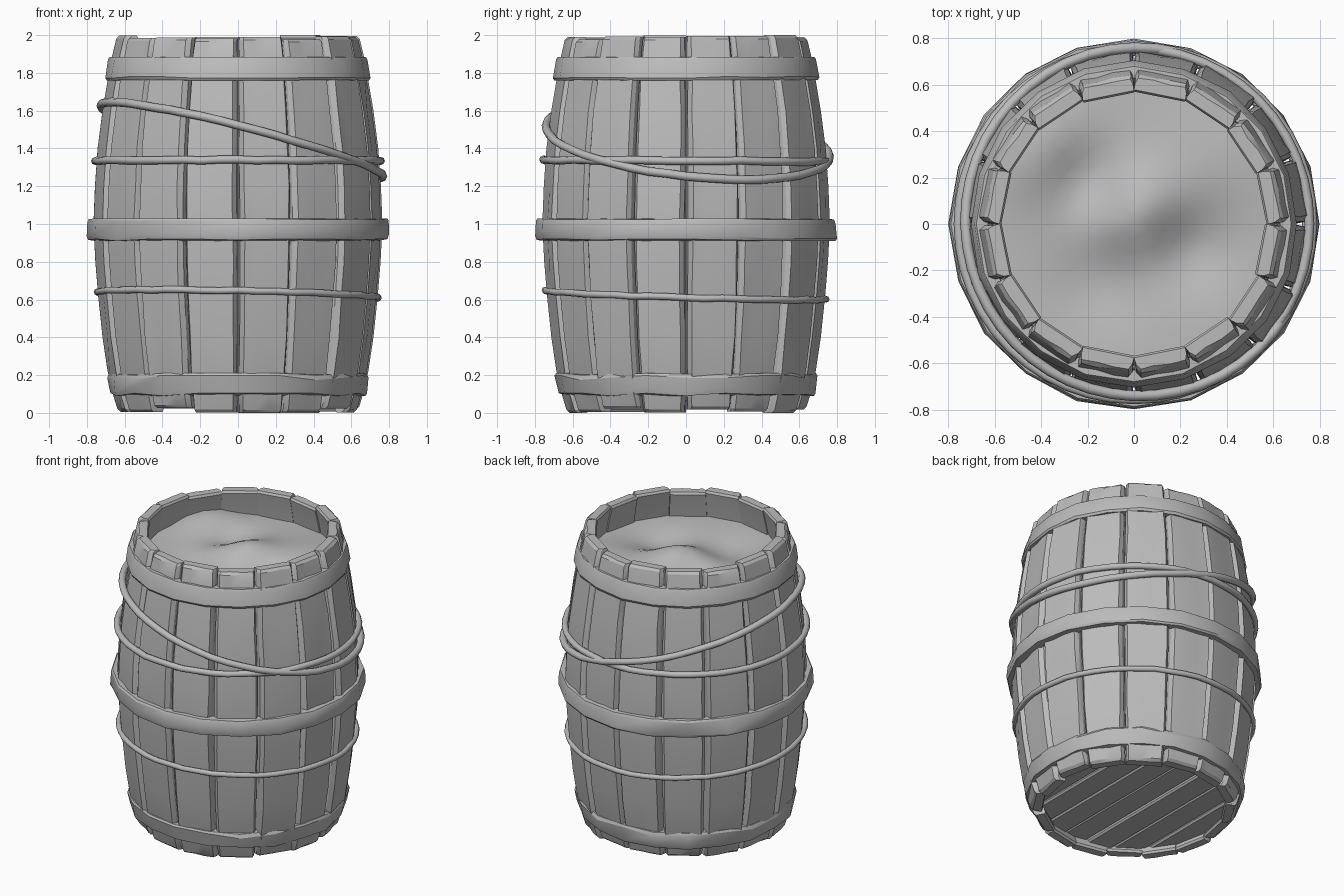
import bpy, bmesh, random
from math import sin, cos, pi, exp, sqrt, radians

cube = bpy.data.objects.get("Cube")
if cube:
    bpy.data.objects.remove(cube)
random.seed(5)

mat = bpy.data.materials.new("weathered_grey")
mat.use_nodes = True
GREY = (0.5, 0.5, 0.5, 1)
mat.diffuse_color = GREY
mat.node_tree.nodes["Principled BSDF"].inputs["Base Color"].default_value = GREY

# Barrel bulge: (height, radius) of the stave outer surface
PROFILE = [(0, .632), (.1, .662), (.22, .69), (.4, .717), (.62, .74), (.8, .755), (1, .765),
           (1.2, .757), (1.4, .743), (1.6, .717), (1.76, .69), (1.88, .668), (2, .64)]


def jit(a):
    return random.uniform(-a, a)


def barrel_radius(z):
    for (z0, r0), (z1, r1) in zip(PROFILE, PROFILE[1:]):
        if z <= z1:
            return r0 + (r1 - r0) * (z - z0) / (z1 - z0)
    return PROFILE[-1][1]


def finish(name, bm, angle=30):
    bmesh.ops.recalc_face_normals(bm, faces=bm.faces)
    mesh = bpy.data.meshes.new(name)
    bm.to_mesh(mesh)
    bm.free()
    mesh.materials.append(mat)
    ob = bpy.data.objects.new(name, mesh)
    bpy.context.collection.objects.link(ob)
    bpy.ops.object.select_all(action='DESELECT')
    ob.select_set(True)
    bpy.context.view_layer.objects.active = ob
    bpy.ops.object.shade_smooth_by_angle(angle=radians(angle))
    return ob


def bridge(bm, rings, closed):
    """Skin a list of closed point rings into a tube, capped or joined end to end."""
    vs = [[bm.verts.new(p) for p in ring] for ring in rings]
    pairs = list(zip(vs, vs[1:]))
    if closed:
        pairs.append((vs[-1], vs[0]))
    else:
        bm.faces.new(vs[0])
        bm.faces.new(vs[-1])
    for a, b in pairs:
        for i in range(len(a)):
            j = (i + 1) % len(a)
            bm.faces.new((a[i], a[j], b[j], b[i]))


def sweep(name, n, section, angle=30):
    """Closed band around the barrel; section(angle) gives (radius, height) points."""
    bm = bmesh.new()
    rings = []
    for k in range(n):
        t = 2 * pi * k / n
        rings.append([(r * cos(t), r * sin(t), z) for r, z in section(t)])
    bridge(bm, rings, True)
    return finish(name, bm, angle)


# Staves: bevelled planks following the bulge, each slightly different
STAVES = 16
STEP = 2 * pi / STAVES
for s in range(STAVES):
    mid = (s + .5) * STEP
    push = jit(.007)
    lo, hi = random.uniform(0, .025), random.uniform(1.975, 2)
    if s == 2:
        lo, hi = 0, 2
    skew_a, skew_b = jit(.03), jit(.03)
    heights = [lo, lo + .015] + [z for z, r in PROFILE[1:-1]] + [hi - .015, hi]
    rings = []
    for i, z in enumerate(heights):
        end = .012 if i in (0, len(heights) - 1) else 0
        R = barrel_radius(z) + push - end
        wob, left, right = jit(.005), jit(.015) + skew_a, jit(.015) + skew_b
        section = [(-.5, R - .075 + end * 2), (-.475 + left * .3, R - .025),
                   (-.41 + left, R - .001), (-.15, R - .008 + wob), (.15, R - .008 - wob),
                   (.41 + right, R - .001), (.475 + right * .3, R - .025),
                   (.5, R - .075 + end * 2)]
        rings.append([(r * cos(mid + f * STEP), r * sin(mid + f * STEP), z)
                      for f, r in section])
    bm = bmesh.new()
    bridge(bm, rings, False)
    finish("stave_%02d" % (s + 1), bm, 25)


# Hoops: faceted metal bands with dented edges
def hoop(name, z0, z1, r0, r1, dents, sides=20):
    def section(t):
        d0 = random.choice((0, 0, .015, .03)) * dents
        d1 = random.choice((0, 0, .01, .02)) * dents
        a, b = r0 - abs(jit(.007)), r1 - abs(jit(.007))
        return [(r0 - .06, z0), (a - .008, z0 + d0 * .4), (a, z0 + .012 + d0),
                (b, z1 - .012 - d1), (b - .008, z1 - d1 * .4), (r1 - .06, z1)]
    sweep(name, sides, section, 28)


hoop("lower_hoop", .09, .21, .688, .698, 1.2)
hoop("middle_hoop", .91, 1.03, .803, .798, .9)
hoop("upper_hoop", 1.76, 1.885, .708, .69, .3)


# Ropes: thin tubes hugging the staves, lying in tilted planes
def rope(name, z, slope_x, slope_y, thick, lift):
    def section(t):
        zc = z + (slope_x * cos(t) + slope_y * sin(t)) * .75 + jit(.003)
        rc = barrel_radius(zc) + lift
        return [(rc + thick * cos(u * pi / 4), zc + thick * sin(u * pi / 4)) for u in range(8)]
    sweep(name, 48, section, 60)


rope("lower_rope", .625, -.02, -.03, .018, .004)
rope("upper_rope", 1.335, 0, -.005, .021, .009)
rope("slanted_rope", 1.44, -.25, -.11, .023, .014)

# Contents: lumpy surface filling the top
LUMPS = [(.02, .05, .09, .2), (-.42, .3, .07, .2), (-.2, .2, -.07, .16), (.25, -.1, -.07, .18),
         (-.15, -.25, -.05, .2), (.4, .3, .03, .25)]


def filling_height(x, y):
    return 1.8 + sum(h * exp(-((x - a) ** 2 + (y - b) ** 2) / w ** 2) for a, b, h, w in LUMPS)


bm = bmesh.new()
centre = bm.verts.new((0, 0, filling_height(0, 0)))
last = None
for k in range(1, 11):
    ring = []
    for i in range(32):
        x, y = .062 * k * cos(i * pi / 16), .062 * k * sin(i * pi / 16)
        ring.append(bm.verts.new((x, y, filling_height(x, y))))
    for i in range(32):
        j = (i + 1) % 32
        if last:
            bm.faces.new((last[i], ring[i], ring[j], last[j]))
        else:
            bm.faces.new((centre, ring[i], ring[j]))
    last = ring
filling = finish("filling", bm, 60)
if filling.data.polygons[0].normal.z < 0:
    filling.data.flip_normals()

# Bottom: parallel boards cut to the barrel circle
BOARDS, RADIUS = 7, .6
for k in range(BOARDS):
    x0 = -RADIUS + 2 * RADIUS * k / BOARDS
    x1 = x0 + 2 * RADIUS / BOARDS
    level = .055 + jit(.008)
    rings = []
    for inset, z in ((.012, level), (.002, level + .012), (0, level + .04)):
        xs = [x0 + inset, (x0 + x1) / 2, x1 - inset]
        ys = [max(.04, sqrt(max(0, RADIUS ** 2 - x * x))) for x in xs]
        rings.append([(x, -y, z) for x, y in zip(xs, ys)] +
                     [(x, y, z) for x, y in reversed(list(zip(xs, ys)))])
    bm = bmesh.new()
    bridge(bm, rings, False)
    finish("bottom_board_%d" % (k + 1), bm)
